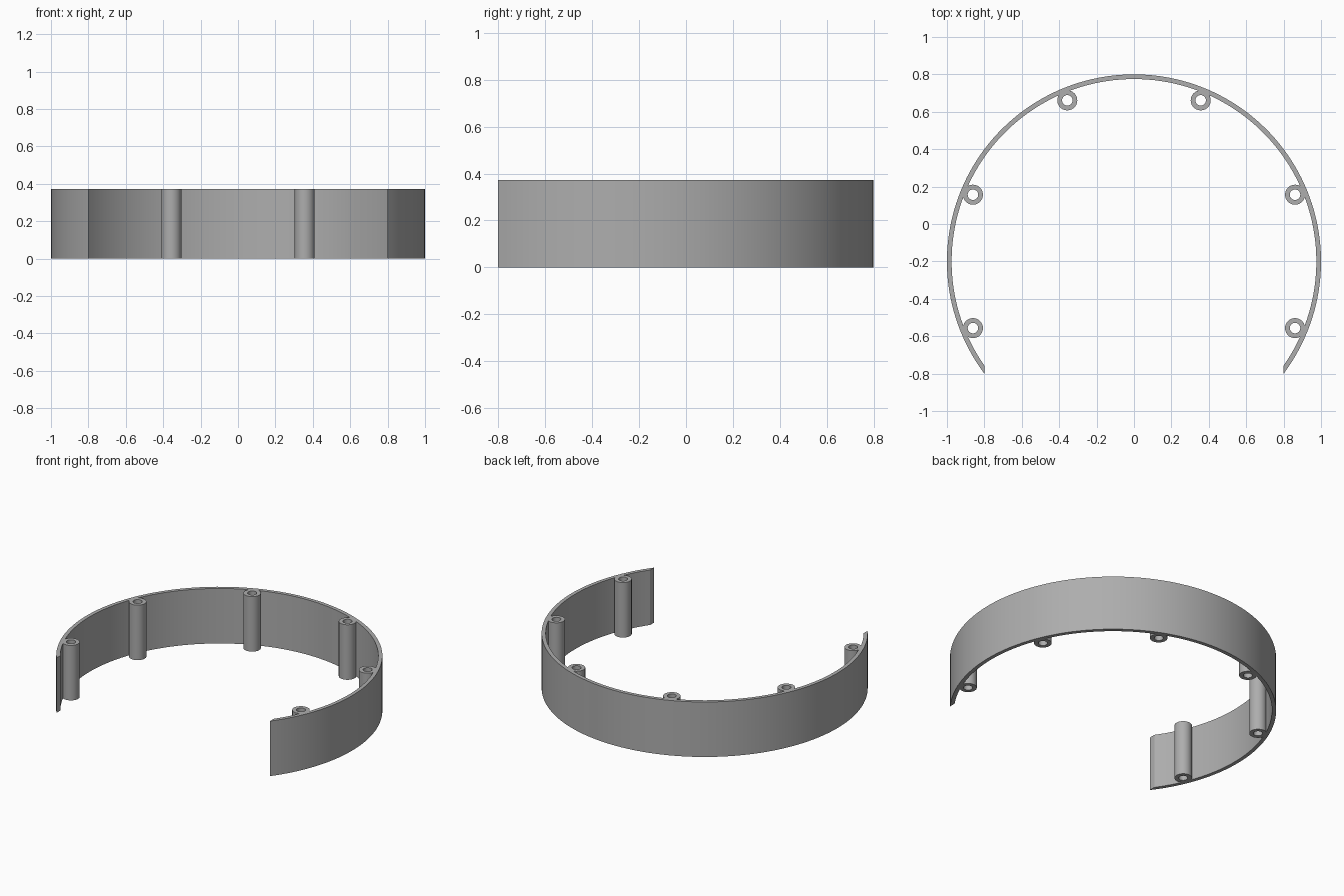
import bpy, bmesh, math

if "Cube" in bpy.data.objects:
    bpy.data.objects.remove(bpy.data.objects["Cube"], do_unlink=True)

HEIGHT = 0.372
CENTRE_Y = -0.2
OUTER, INNER = 1.0, 0.975
CUT_X = 0.799               # the open ends are cut flat at this x
POST_RING, POST_R, HOLE_R = 0.932, 0.0535, 0.028

grey = bpy.data.materials.new("plain grey")
grey.use_nodes = True
grey.diffuse_color = (0.42, 0.42, 0.42, 1)
grey.node_tree.nodes["Principled BSDF"].inputs["Base Color"].default_value = grey.diffuse_color


def arc(radius, start, end, steps, cx=0, cy=CENTRE_Y):
    return [(cx + radius * math.cos(start + (end - start) * i / steps),
             cy + radius * math.sin(start + (end - start) * i / steps))
            for i in range(steps + 1)]


def add_strip(bm, outer, inner, closed):
    """Extrude the band between two matching outlines to full height."""
    rows = []
    for o, i in zip(outer, inner):
        rows.append([bm.verts.new((p[0], p[1], z))
                     for p, z in ((o, 0), (i, 0), (i, HEIGHT), (o, HEIGHT))])
    pairs = list(zip(rows, rows[1:]))
    if closed:
        pairs.append((rows[-1], rows[0]))
    else:
        bm.faces.new(rows[0])
        bm.faces.new(rows[-1])
    for a, b in pairs:
        for k in range(4):
            n = (k + 1) % 4
            bm.faces.new((a[k], a[n], b[n], b[k]))


def finish(name, bm):
    bmesh.ops.recalc_face_normals(bm, faces=bm.faces)
    mesh = bpy.data.meshes.new(name)
    bm.to_mesh(mesh)
    bm.free()
    mesh.materials.append(grey)
    ob = bpy.data.objects.new(name, mesh)
    bpy.context.collection.objects.link(ob)
    return ob


# Open curved wall
bm = bmesh.new()
outlines = []
for r in (OUTER, INNER):
    a = math.acos(CUT_X / r)
    outlines.append(arc(r, -a, math.pi + a, 120))
add_strip(bm, *outlines, closed=False)
wall = finish("curved_wall", bm)

# Six hollow screw posts, evenly spaced on the inside of the wall
bm = bmesh.new()
for k in range(-1, 5):
    a = math.radians(22.5 + 45 * k)
    x, y = POST_RING * math.cos(a), CENTRE_Y + POST_RING * math.sin(a)
    rings = [arc(r, 0, math.tau, 40, x, y)[:-1] for r in (POST_R, HOLE_R)]
    add_strip(bm, *rings, closed=True)
posts = finish("screw_posts", bm)

# Merge posts into the wall
union = wall.modifiers.new("merge posts", 'BOOLEAN')
union.operation = 'UNION'
union.solver = 'EXACT'
union.object = posts
bpy.ops.object.select_all(action='DESELECT')
wall.select_set(True)
bpy.context.view_layer.objects.active = wall
bpy.ops.object.modifier_apply(modifier=union.name)
bpy.data.objects.remove(posts, do_unlink=True)
bpy.ops.object.shade_smooth_by_angle(angle=math.radians(30))
